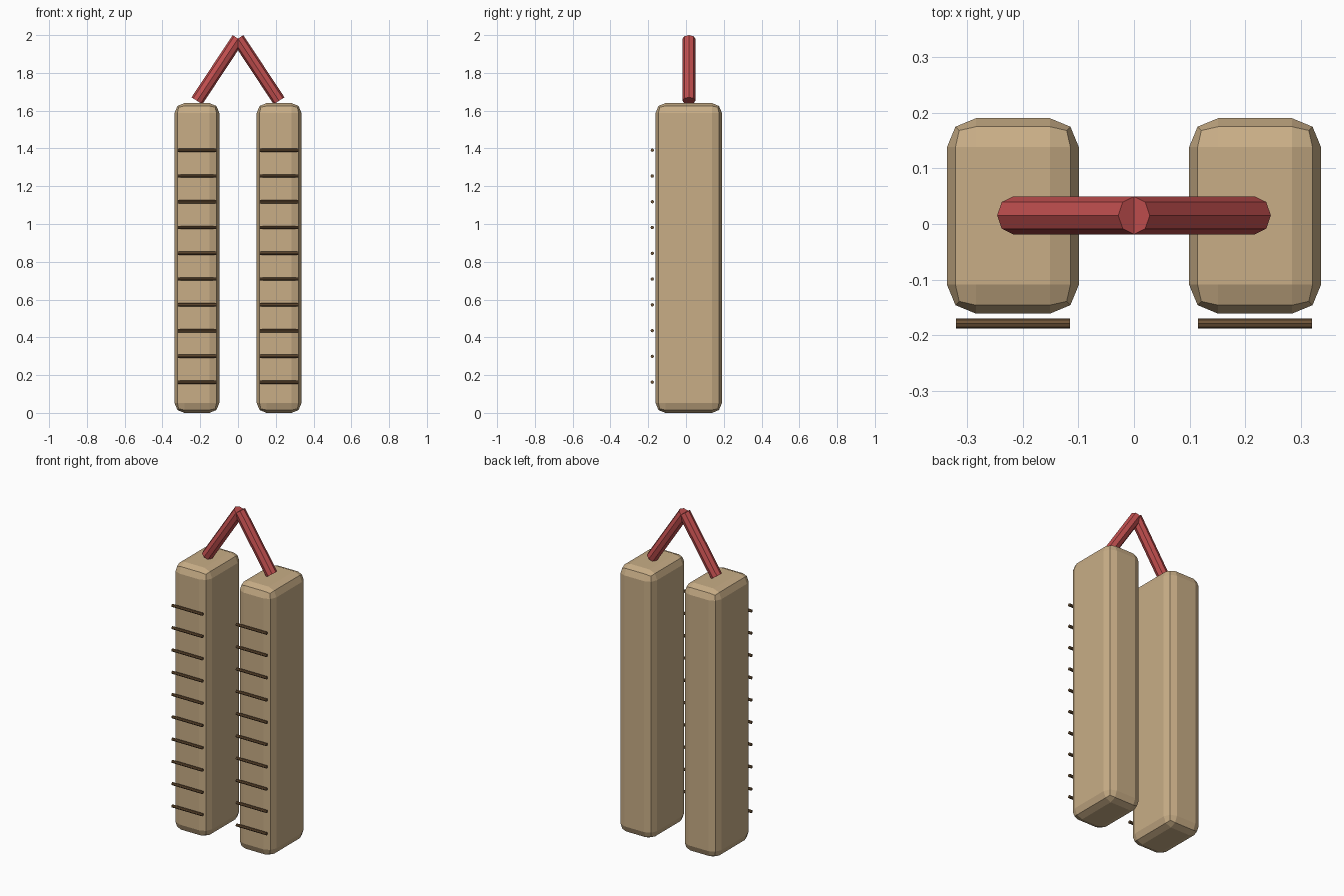
import bpy
from mathutils import Vector

if "Cube" in bpy.data.objects:
    bpy.data.objects.remove(bpy.data.objects["Cube"])


def material(name, rgb):
    m = bpy.data.materials.new(name)
    m.diffuse_color = (*rgb, 1)
    m.use_nodes = True
    m.node_tree.nodes["Principled BSDF"].inputs["Base Color"].default_value = m.diffuse_color
    return m


tan = material("tan", (0.58, 0.42, 0.24))
brown = material("brown", (0.16, 0.09, 0.04))
red = material("red", (0.55, 0.08, 0.08))

CX, CY = 0.2175, 0.0145   # block centre offsets
TOP = 1.64


def rod(name, a, b, radius, sides, mat):
    a, b = Vector(a), Vector(b)
    d = b - a
    bpy.ops.mesh.primitive_cylinder_add(vertices=sides, radius=radius, depth=d.length,
                                        location=(a + b) / 2)
    ob = bpy.context.object
    ob.rotation_euler = d.to_track_quat('Z', 'Y').to_euler()
    ob.name = name
    ob.data.materials.append(mat)
    return ob


for label, s in (("left", -1), ("right", 1)):
    # chamfered upright block
    bpy.ops.mesh.primitive_cube_add(size=1, location=(s * CX, CY, TOP / 2))
    block = bpy.context.object
    block.name = f"{label}_block"
    block.scale = (0.237, 0.351, TOP)
    bpy.ops.object.transform_apply(location=False, rotation=False, scale=True)
    block.data.materials.append(tan)
    bevel = block.modifiers.new("rounded_edges", 'BEVEL')
    bevel.width = 0.052
    bevel.segments = 2

    # row of thin bars along the front
    for i in range(10):
        z = 0.163 + i * 0.1364
        rod(f"{label}_bar_{i + 1}", (s * CX - 0.1025, -0.1785, z),
            (s * CX + 0.1025, -0.1785, z), 0.009, 8, brown)

    # sloping cord meeting at the peak
    rod(f"{label}_cord", (s * CX, 0.0155, 1.652), (0, 0.0155, 1.981), 0.034, 8, red)
